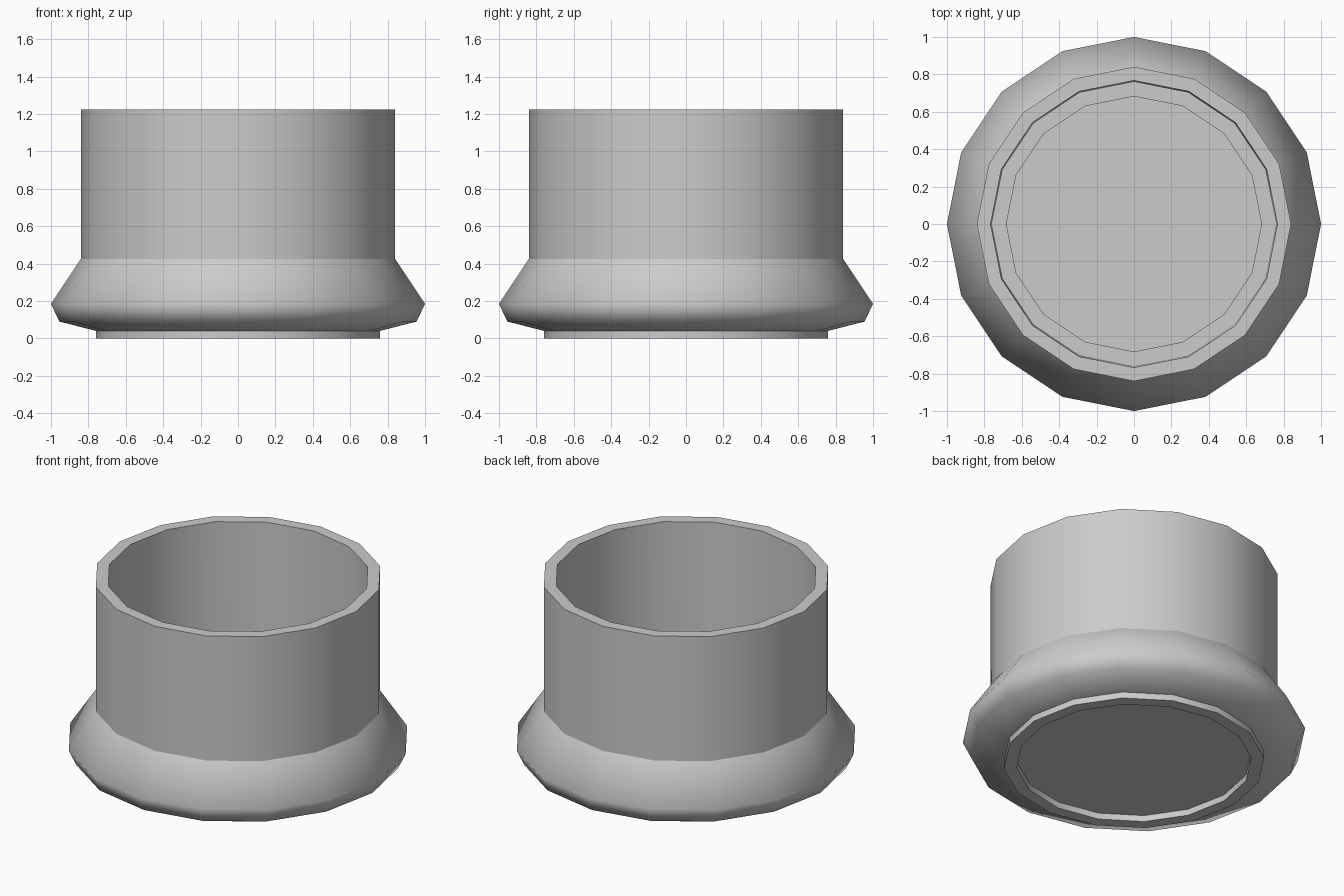
import bpy, bmesh
from math import cos, sin, pi

if "Cube" in bpy.data.objects:
    bpy.data.objects.remove(bpy.data.objects["Cube"])

SIDES = 16


def lathe(name, profile, sharp, closed=False, cap=False):
    """Revolve (radius, z) points; 'sharp' lists profile points with a hard crease."""
    bm = bmesh.new()
    rings = [[bm.verts.new((r * cos(2 * pi * i / SIDES), r * sin(2 * pi * i / SIDES), z))
              for i in range(SIDES)] for r, z in profile]
    n = len(rings)
    for k in range(n if closed else n - 1):
        a, b = rings[k], rings[(k + 1) % n]
        for i in range(SIDES):
            j = (i + 1) % SIDES
            bm.faces.new((a[i], a[j], b[j], b[i]))
    if cap:
        bm.faces.new(rings[-1][::-1])
    for f in bm.faces:
        f.smooth = True
    for k in sharp:
        for i in range(SIDES):
            e = bm.edges.get((rings[k][i], rings[k][(i + 1) % SIDES]))
            e.smooth = False
    mesh = bpy.data.meshes.new(name)
    bm.to_mesh(mesh)
    bm.free()
    obj = bpy.data.objects.new(name, mesh)
    bpy.context.collection.objects.link(obj)
    return obj


# Flared skirt, straight outer wall, flat rim and inner wall
lathe("flared_cup_wall",
      [(0.76, 0.04), (0.955, 0.09), (1.0, 0.185), (0.84, 0.425),
       (0.84, 1.225), (0.767, 1.225)],
      sharp=[0, 3, 4, 5], closed=True)

# Foot ring with the recessed floor disc (points run up to down, so faces point outward)
foot = lathe("foot_and_floor",
             [(0.76, 0.04), (0.76, 0.0), (0.685, 0.0), (0.685, 0.04)],
             sharp=[1, 2, 3], cap=True)
bm = bmesh.new()
bm.from_mesh(foot.data)
bmesh.ops.recalc_face_normals(bm, faces=bm.faces)
disc = max(bm.faces, key=lambda f: len(f.verts))
if disc.normal.z > 0:
    bmesh.ops.reverse_faces(bm, faces=bm.faces)
bm.to_mesh(foot.data)
bm.free()
